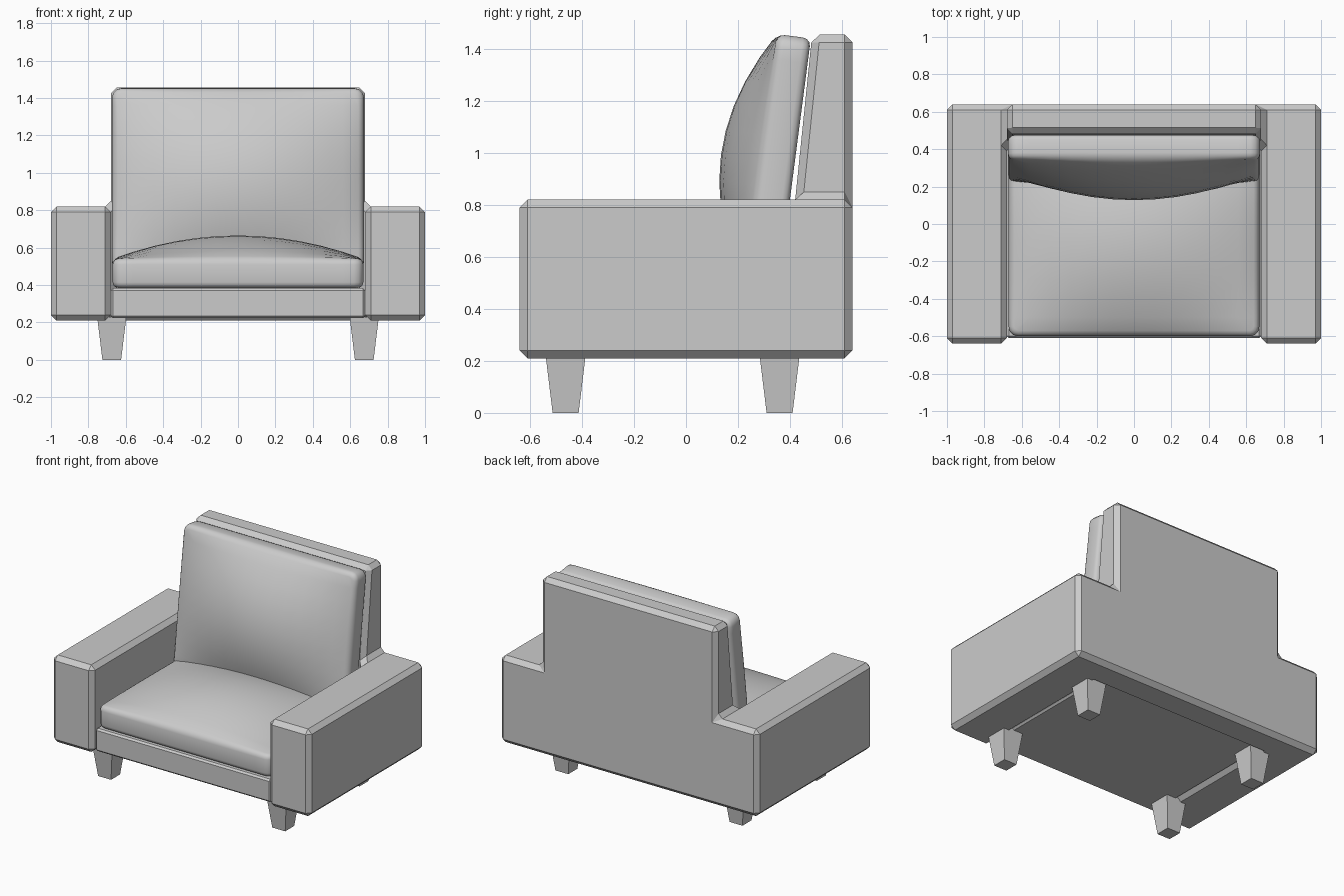
import bpy, bmesh
from math import radians, pi
from mathutils import Matrix

if "Cube" in bpy.data.objects:
    bpy.data.objects.remove(bpy.data.objects["Cube"])


def finish(bm, name, bevel=0):
    bmesh.ops.recalc_face_normals(bm, faces=bm.faces)
    me = bpy.data.meshes.new(name)
    bm.to_mesh(me)
    bm.free()
    ob = bpy.data.objects.new(name, me)
    bpy.context.collection.objects.link(ob)
    if bevel:
        mod = ob.modifiers.new("chamfer", 'BEVEL')
        mod.width = bevel
        mod.segments = 1
        mod.limit_method = 'ANGLE'
        mod.angle_limit = radians(30)
    return ob


def extrude_up(bm, faces, h):
    new = bmesh.ops.extrude_face_region(bm, geom=faces)["geom"]
    verts = [g for g in new if isinstance(g, bmesh.types.BMVert)]
    bmesh.ops.translate(bm, verts=verts, vec=(0, 0, h))
    return verts, [g for g in new if isinstance(g, bmesh.types.BMFace)]


# Frame: U-shaped plan for arms and back, with the back pulled up and raked
bm = bmesh.new()
xs, ys = (-1, -0.68, 0.68, 1), (-0.64, 0.42, 0.64)
grid = [[bm.verts.new((x, y, 0.21)) for x in xs] for y in ys]
cells = []
for j, i in ((0, 0), (0, 2), (1, 0), (1, 1), (1, 2)):
    cells.append(bm.faces.new((grid[j][i], grid[j][i + 1], grid[j + 1][i + 1], grid[j + 1][i])))
verts, tops = extrude_up(bm, cells, 0.61)
back_top = min(tops, key=lambda f: abs(f.calc_center_median().x))
verts, tops = extrude_up(bm, [back_top], 0.635)
bmesh.ops.delete(bm, geom=[f for f in bm.faces if f == back_top], context='FACES_ONLY') if back_top.is_valid and back_top not in tops and back_top.calc_center_median().z < 1 else None
for v in verts:
    if v.co.y < 0.5:
        v.co.y = 0.485
bmesh.ops.recalc_face_normals(bm, faces=bm.faces)
bmesh.ops.dissolve_limit(bm, angle_limit=radians(1), verts=bm.verts, edges=bm.edges)
finish(bm, "frame", 0.03)

# Seat base between the arms
bm = bmesh.new()
bmesh.ops.create_cube(bm, size=1, matrix=Matrix.Translation((0, -0.08, 0.303))
                      @ Matrix.Diagonal((1.36, 1.06, 0.16, 1)))
finish(bm, "seat_base", 0.012)


# Cushions: rounded slabs with a domed upper face
def cushion(name, hx, hy, thick, bulge, loc, tilt):
    bm = bmesh.new()
    bmesh.ops.create_grid(bm, x_segments=12, y_segments=10, size=1)
    for v in bm.verts:
        v.co.x *= hx
        v.co.y *= hy
    extrude_up(bm, bm.faces[:], thick)
    bmesh.ops.recalc_face_normals(bm, faces=bm.faces)
    upright = [e for e in bm.edges if abs(e.verts[0].co.z - e.verts[1].co.z) > 0.01
               and e.calc_face_angle(0) > 1]
    bmesh.ops.bevel(bm, geom=upright, offset=0.05, segments=3, profile=0.5, affect='EDGES')
    rims = [e for e in bm.edges if e.calc_face_angle(0) > 1]
    bmesh.ops.bevel(bm, geom=rims, offset=0.03, segments=3, profile=0.5, affect='EDGES')
    for v in bm.verts:
        u, w = v.co.x / hx, v.co.y / hy
        v.co.z += bulge * max(0, 1 - u * u) * max(0, 1 - w * w) * v.co.z / thick
    ob = finish(bm, name)
    ob.location = loc
    ob.rotation_euler.x = tilt
    for p in ob.data.polygons:
        p.use_smooth = True
    return ob


cushion("seat_cushion", 0.67, 0.51, 0.155, 0.125, (0, -0.09, 0.385), 0)
cushion("back_cushion", 0.673, 0.49, 0.13, 0.155, (0, 0.417, 0.954), radians(82.6))

# Four tapered square legs
for side, x in (("left", -0.675), ("right", 0.675)):
    for end, y in (("front", -0.463), ("back", 0.36)):
        bm = bmesh.new()
        bmesh.ops.create_cone(bm, cap_ends=True, segments=4, radius1=0.05 * 2 ** 0.5,
                              radius2=0.078 * 2 ** 0.5, depth=0.23,
                              matrix=Matrix.Translation((x, y, 0.115)) @ Matrix.Rotation(pi / 4, 4, 'Z'))
        finish(bm, f"{end}_{side}_leg")
